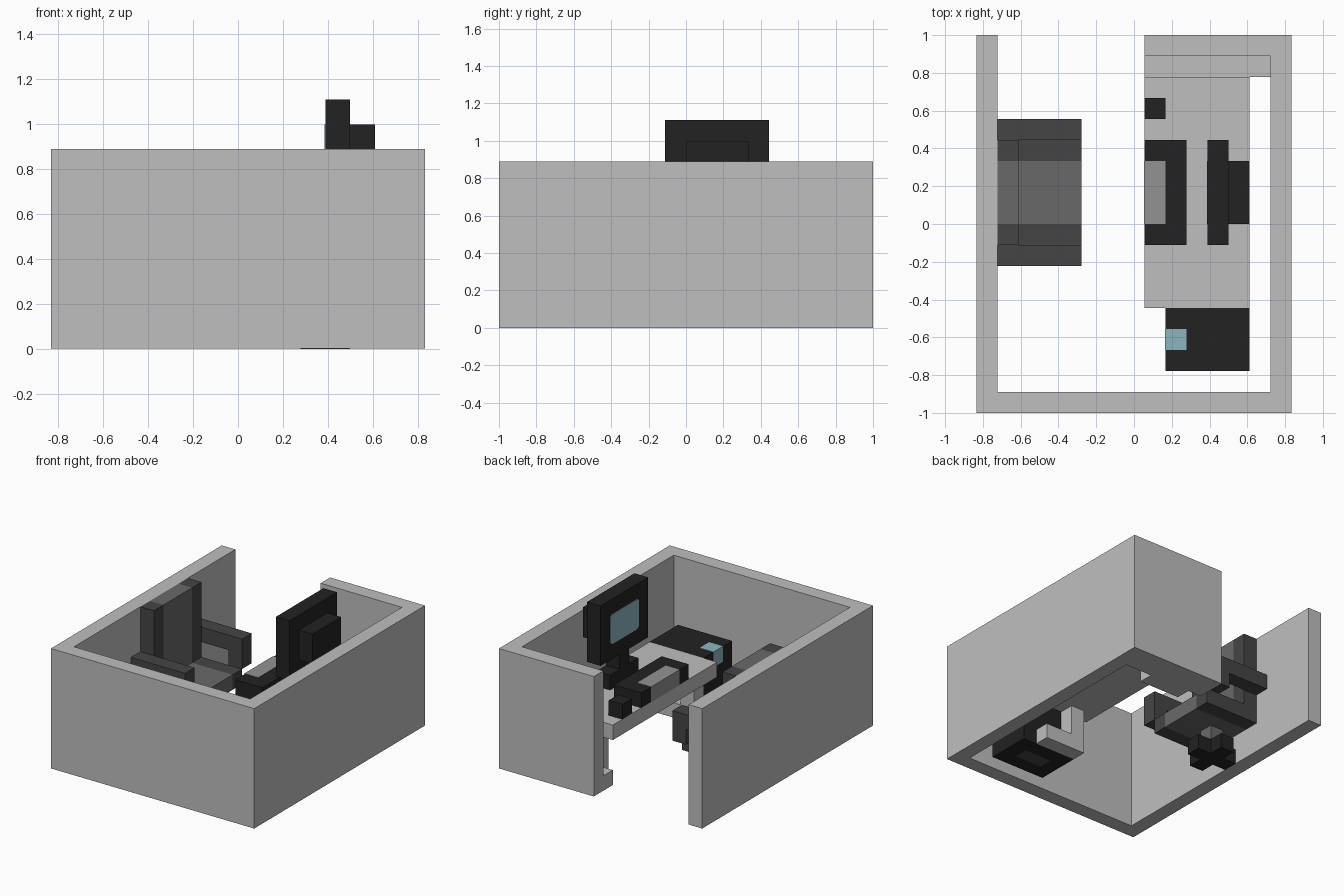
import bpy, bmesh

if "Cube" in bpy.data.objects:
    bpy.data.objects.remove(bpy.data.objects["Cube"], do_unlink=True)

U = 1 / 9      # grid module: every part is laid out in whole modules
E = 0.03       # thickness of colour plates, in modules


def material(name, r, g, b):
    m = bpy.data.materials.new(name)
    m.use_nodes = True
    m.diffuse_color = (r, g, b, 1)
    m.node_tree.nodes["Principled BSDF"].inputs["Base Color"].default_value = (r, g, b, 1)
    return m


GREY = material("panel_grey", 0.52, 0.52, 0.52)
BLACK = material("plastic_black", 0.016, 0.016, 0.016)
DARK = material("chair_dark_grey", 0.06, 0.06, 0.06)
MID = material("cushion_grey", 0.141, 0.141, 0.141)
KEYS = material("key_grey", 0.29, 0.29, 0.29)
BLUE = material("screen_blue", 0.26, 0.47, 0.53)


def prism(name, outline, z0, z1, mat):
    """Extrude a footprint (in modules) from z0 to z1."""
    bm = bmesh.new()
    face = bm.faces.new([bm.verts.new((x * U, y * U, z0 * U)) for x, y in outline])
    top = bmesh.ops.extrude_face_region(bm, geom=[face])["geom"]
    verts = [v for v in top if isinstance(v, bmesh.types.BMVert)]
    bmesh.ops.translate(bm, verts=verts, vec=(0, 0, (z1 - z0) * U))
    bmesh.ops.recalc_face_normals(bm, faces=bm.faces)
    me = bpy.data.meshes.new(name)
    bm.to_mesh(me)
    bm.free()
    me.materials.append(mat)
    ob = bpy.data.objects.new(name, me)
    bpy.context.collection.objects.link(ob)
    return ob


def box(name, x, y, z, mat):
    return prism(name, [(x[0], y[0]), (x[1], y[0]), (x[1], y[1]), (x[0], y[1])], *z, mat)


def chamfer(ob, axis, width=0.15):
    """Cut the corners of a plate along the edges running on one axis."""
    bm = bmesh.new()
    bm.from_mesh(ob.data)
    edges = [e for e in bm.edges
             if abs((e.verts[0].co - e.verts[1].co).normalized()[axis]) > 0.9]
    bmesh.ops.bevel(bm, geom=edges, offset=width * U, segments=1, affect='EDGES')
    bm.to_mesh(ob.data)
    bm.free()


# Partition walls with a doorway in the back
prism("partition_walls",
      [(-7.5, 9), (-7.5, -9), (7.5, -9), (7.5, 9), (0.5, 9), (0.5, 8),
       (6.5, 8), (6.5, -8), (-6.5, -8), (-6.5, 9)], 0, 8, GREY)
box("wall_foot", (0.5, 6.5), (7, 8), (0, 1), GREY)

# Desk with two legs on long feet
box("desk_top", (0.5, 5.5), (-4, 7), (3, 4), GREY)
for side, y in (("front", -4), ("back", 6)):
    box(side + "_desk_leg", (1.5, 2.5), (y, y + 1), (1, 3), GREY)
    box(side + "_desk_foot", (1.5, 4.5), (y, y + 1), (0, 1), GREY)

# Computer case at the end of the desk
box("computer_case", (1.5, 5.5), (-7, -4), (0, 4), BLACK)
box("case_light", (1.5 - E, 2.5), (-6, -5), (3, 4 + E), BLUE)
box("case_vent", (2.5, 4.5), (-6, -5), (0, E), DARK).location.z = -E * U / 2

# Monitor
box("monitor_base", (3.5, 4.5), (0, 3), (4, 5), BLACK)
box("monitor_neck", (3.5, 4.5), (1, 2), (5, 6), BLACK)
box("monitor_body", (3.5, 4.5), (-1, 4), (6, 10), BLACK)
box("monitor_back", (4.5, 5.5), (0, 3), (7, 9), BLACK)
chamfer(box("monitor_screen", (3.5 - E, 3.5), (0, 3), (7, 9), BLUE), 0)

# Keyboard and mouse
box("keyboard", (0.5, 2.5), (-1, 4), (4, 5), BLACK)
box("keyboard_keys", (0.5 - E, 1.5), (0, 3), (4, 5 + E), KEYS)
box("mouse", (0.5, 1.5), (5, 6), (4, 5), BLACK)

# Chair: cushions with a lighter centre stripe
for part, y, mat in (("right_edge", (-1, 0), DARK), ("centre", (0, 3), MID),
                     ("left_edge", (3, 4), DARK)):
    box("seat_" + part, (-6.5, -2.5), y, (2, 3), mat)
    box("backrest_" + part, (-6.5, -5.5), y, (3, 8), mat)

# Chair arms: a rail on a front post
for side, y in (("right", (-2, -1)), ("left", (4, 5))):
    box(side + "_arm_rail", (-6.5, -2.5), y, (4, 5), DARK)
    box(side + "_arm_post", (-3.5, -2.5), y, (3, 4), DARK)

# Chair column and cross-shaped foot
box("chair_column", (-5.5, -4.5), (1, 2), (1, 2), MID)
prism("chair_cross_foot",
      [(-6.5, 1), (-5.5, 1), (-5.5, 0), (-4.5, 0), (-4.5, 1), (-3.5, 1),
       (-3.5, 2), (-4.5, 2), (-4.5, 3), (-5.5, 3), (-5.5, 2), (-6.5, 2)], 0, 1, BLACK)
